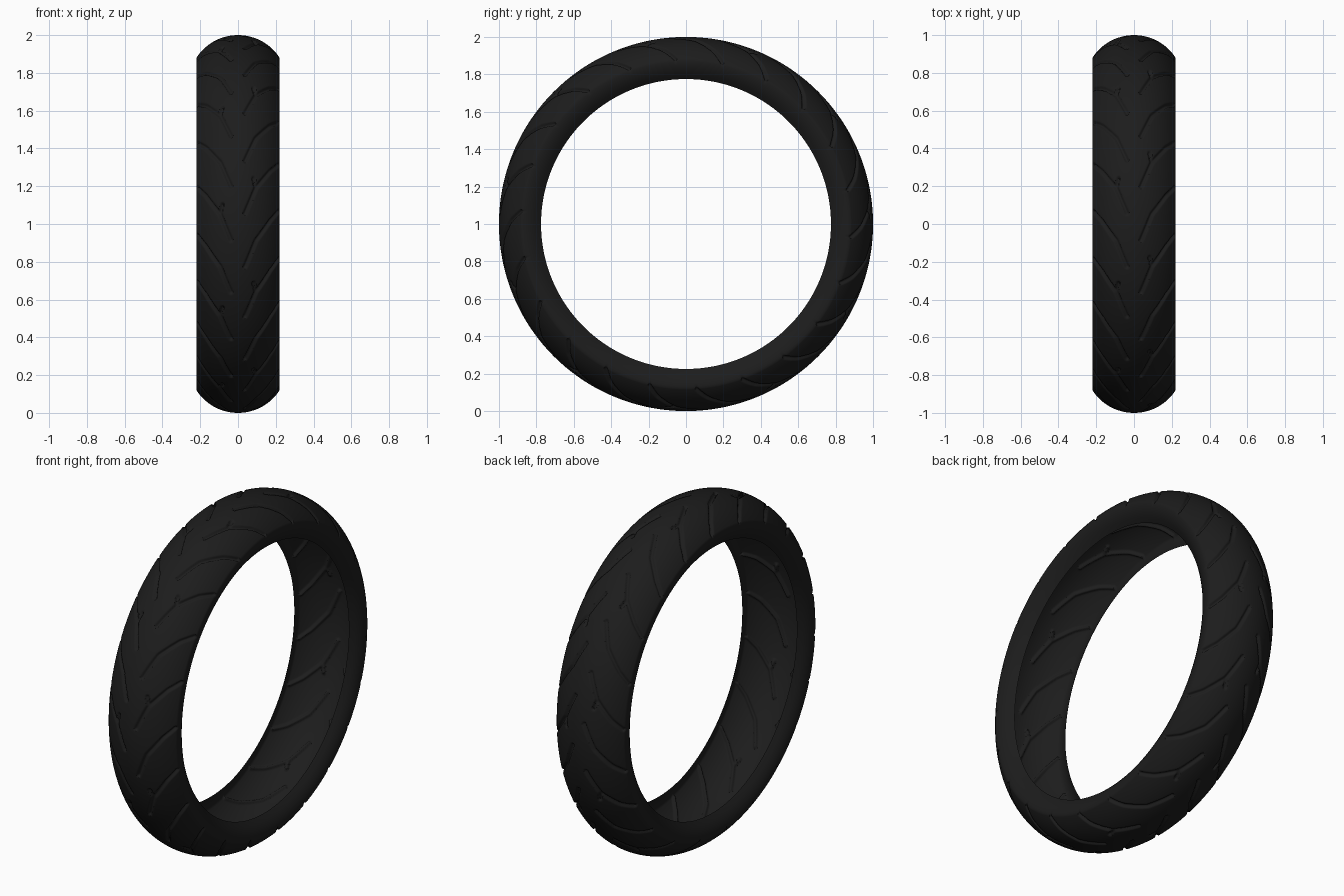
import bpy, math

if "Cube" in bpy.data.objects:
    bpy.data.objects.remove(bpy.data.objects["Cube"])

# Tyre dimensions: crown arc of radius ARC about radius RC, wheel axis along x at z = 1
ARC, RC, HALF = 0.262, 0.738, 0.22
PAIRS, STEPS, ROWS = 11, 90, 84
PERIOD = 360 / PAIRS
PHI = math.asin(HALF / ARC)

# Tread grooves as (|x|, angle in degrees): a branched one and a plain one per period
MAIN = [(0.216, 12.6), (0.172, 9.3), (0.095, 3.1), (0.037, -4.9)]
BRANCH = [(0.095, 3.1), (0.083, 6.0)]
PLAIN = [(x, a + PERIOD / 2) for x, a in MAIN]
RIGHT_SHIFT = PERIOD / 4
WIDTH, DEPTH = 0.012, 0.013


def flat(x, a):
    """Unroll a groove point onto (arc length, circumference)."""
    return ARC * math.asin(x / ARC), math.radians(a) * 0.96


def segment_distance(p, a, b):
    dx, dy = b[0] - a[0], b[1] - a[1]
    t = ((p[0] - a[0]) * dx + (p[1] - a[1]) * dy) / (dx * dx + dy * dy)
    t = max(0, min(1, t))
    return math.hypot(p[0] - a[0] - t * dx, p[1] - a[1] - t * dy)


segments = []
for path in (MAIN, BRANCH, PLAIN):
    for p, q in zip(path, path[1:]):
        for wrap in (-PERIOD, 0, PERIOD):
            segments.append((flat(p[0], p[1] + wrap), flat(q[0], q[1] + wrap)))


def groove_depth(phi, deg):
    """Rounded groove depth at a point of the crown."""
    if phi > 0:
        deg -= RIGHT_SHIFT
    deg = (deg + PERIOD / 2) % PERIOD - PERIOD / 2
    p = (ARC * abs(phi), math.radians(deg) * 0.96)
    d = min(segment_distance(p, a, b) for a, b in segments)
    if d >= WIDTH:
        return 0
    t = min(1, (WIDTH - d) / (WIDTH * 0.65))
    return DEPTH * t * t * (3 - 2 * t)


# Sidewall points from tread edge down to the bead
SIDE = [(0.221, 0.868), (0.219, 0.85), (0.211, 0.825), (0.196, 0.80), (0.175, 0.775)]


def section(deg):
    """Cross-section of the carcass at one angle, bead to bead."""
    pts = [(-x, r) for x, r in reversed(SIDE)]
    for i in range(ROWS + 1):
        phi = PHI * (2 * i / ROWS - 1)
        rad = ARC - groove_depth(phi, deg)
        pts.append((rad * math.sin(phi), RC + rad * math.cos(phi)))
    return pts + SIDE


# One period of sections, repeated round the wheel
sector = [section(PERIOD * j / STEPS) for j in range(STEPS)]
n, m = PAIRS * STEPS, len(sector[0])
verts = []
for j in range(n):
    th = 2 * math.pi * j / n
    c, s = math.cos(th), math.sin(th)
    verts += [(x, -r * c, 1 + r * s) for x, r in sector[j % STEPS]]
faces = []
for j in range(n):
    k = (j + 1) % n
    for i in range(m - 1):
        faces.append((j * m + i, j * m + i + 1, k * m + i + 1, k * m + i))

mesh = bpy.data.meshes.new("tyre")
mesh.from_pydata(verts, [], faces)
mesh.update()
tyre = bpy.data.objects.new("tyre", mesh)
bpy.context.collection.objects.link(tyre)

# Black rubber
rubber = bpy.data.materials.new("rubber")
rubber.diffuse_color = (0.012, 0.012, 0.012, 1)
rubber.use_nodes = True
rubber.node_tree.nodes["Principled BSDF"].inputs["Base Color"].default_value = rubber.diffuse_color
mesh.materials.append(rubber)

bpy.context.view_layer.objects.active = tyre
tyre.select_set(True)
bpy.ops.object.shade_smooth_by_angle(angle=math.radians(50))
